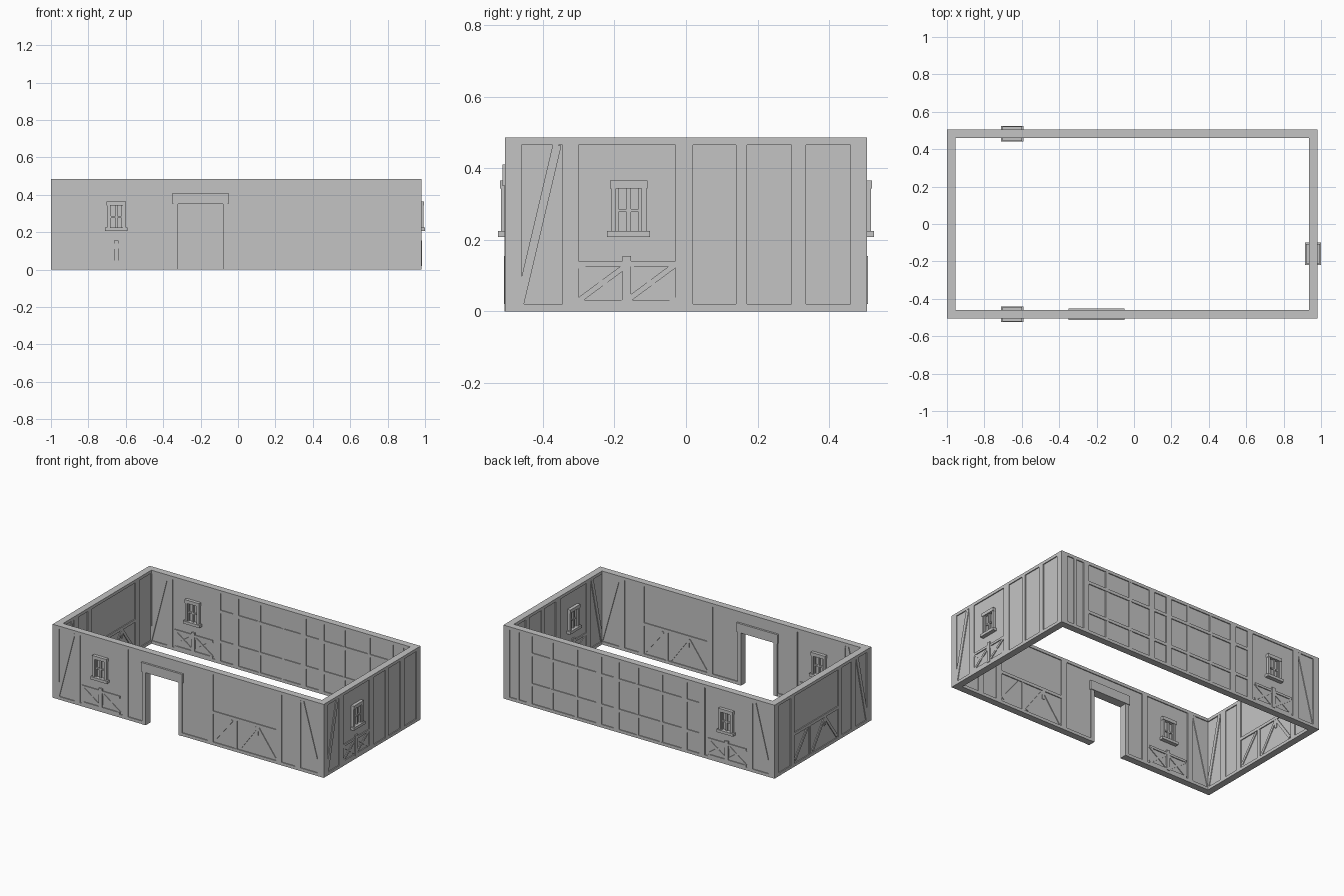
import bpy, bmesh, math
from mathutils import Matrix, Vector

cube = bpy.data.objects.get("Cube")
if cube:
    bpy.data.objects.remove(cube, do_unlink=True)

stone = bpy.data.materials.new("plain grey")
stone.use_nodes = True
GREY = (0.55, 0.55, 0.55, 1)
stone.diffuse_color = GREY
stone.node_tree.nodes["Principled BSDF"].inputs["Base Color"].default_value = GREY

HEIGHT, THICK, RELIEF = 0.485, 0.045, 0.006
TOP, BASE = 0.465, 0.02          # inner edges of the top and bottom rails


class Part:
    """Collects boxes in wall space: u along the wall, y inward, z up."""

    def __init__(self, name, frame):
        self.name, self.frame, self.bm = name, frame, bmesh.new()

    def box(self, u0, u1, z0, z1, y0=0.0, y1=THICK):
        size = Matrix.Diagonal((u1 - u0, y1 - y0, z1 - z0, 1))
        mid = Vector(((u0 + u1) / 2, (y0 + y1) / 2, (z0 + z1) / 2))
        bmesh.ops.create_cube(self.bm, size=1, matrix=Matrix.Translation(mid) @ size)

    def beam(self, p, q, width=0.02, y0=0.001, y1=THICK - 0.001):
        du, dz = q[0] - p[0], q[1] - p[1]
        mid = Vector(((p[0] + q[0]) / 2, (y0 + y1) / 2, (p[1] + q[1]) / 2))
        turn = Matrix.Rotation(-math.atan2(dz, du), 4, 'Y')
        size = Matrix.Diagonal((math.hypot(du, dz), y1 - y0, width, 1))
        bmesh.ops.create_cube(self.bm, size=1, matrix=Matrix.Translation(mid) @ turn @ size)

    def finish(self):
        mesh = bpy.data.meshes.new(self.name)
        self.bm.to_mesh(mesh)
        self.bm.free()
        mesh.materials.append(stone)
        obj = bpy.data.objects.new(self.name, mesh)
        obj.matrix_world = self.frame
        bpy.context.collection.objects.link(obj)


def frame(x, y, degrees):
    return Matrix.Translation((x, y, 0)) @ Matrix.Rotation(math.radians(degrees), 4, 'Z')


def panels(name, fr, spans):
    part = Part(name, fr)
    for u0, u1, z0, z1 in spans:
        part.box(u0, u1, z0, z1, RELIEF, THICK - RELIEF)
    part.finish()


def posts(part, spans):
    for u0, u1 in spans:
        part.box(u0, u1, 0, HEIGHT)


def rails(part, u0, u1, bottom=True):
    part.box(u0, u1, TOP, HEIGHT)
    if bottom:
        part.box(u0, u1, 0, BASE)


def corner_brace(part, foot, head):
    part.beam((foot, BASE), (head, TOP), 0.024)


def crossed_rail(part, u0, u1):
    # low rail with a crossed pair of braces on each side of a short post
    mid = (u0 + u1) / 2
    part.box(u0, u1, 0.125, 0.14)
    part.box(u0, u1, BASE, 0.032)
    part.box(mid - 0.012, mid + 0.012, BASE, 0.155, -0.003, THICK + 0.003)
    for a, b in ((u0, mid), (mid, u1)):
        part.beam((a, 0.03), (b, 0.13), 0.015)
        part.beam((a, 0.13), (b, 0.03), 0.015, 0.002, THICK - 0.002)


def chevron_bay(part, u0, u1):
    # open upper panel over braces; inner face is the outer face turned round
    w = u1 - u0
    part.box(u0, u1, 0.205, 0.225)
    for y0, y1, at in ((0.001, 0.02, lambda t: u0 + t * w),
                       (0.025, THICK - 0.001, lambda t: u1 - t * w)):
        part.beam((at(0.02), 0.04), (at(0.30), 0.2), 0.018, y0, y1)
        part.beam((at(0.42), 0.03), (at(0.69), 0.2), 0.018, y0, y1)
        part.beam((at(0.98), 0.03), (at(0.71), 0.2), 0.018, y0, y1)
        part.box(at(0.36) - 0.01, at(0.36) + 0.01, BASE, 0.21, y0, y1)
        part.box(at(0.70) - 0.008, at(0.70) + 0.008, 0.15, 0.21, y0, y1)


def window(name, fr, u):
    part = Part(name, fr)
    out, back = -0.012, THICK + 0.012
    for side in (-1, 1):
        a, b = sorted((u + side * 0.035, u + side * 0.05))
        part.box(a, b, 0.225, 0.345, out, back)
        # sashes with glazing bars
        a, b = sorted((u + side * 0.028, u + side * 0.035))
        part.box(a, b, 0.225, 0.345, -0.004, THICK + 0.004)
    part.box(u - 0.052, u + 0.052, 0.343, 0.365, out - 0.003, back + 0.003)
    part.box(u - 0.06, u + 0.06, 0.207, 0.225, -0.02, THICK + 0.02)
    part.box(u - 0.006, u + 0.006, 0.225, 0.345, -0.004, THICK + 0.004)
    part.box(u - 0.035, u + 0.035, 0.277, 0.286, -0.003, THICK + 0.003)
    part.finish()


# Front wall with the doorway
front = frame(0, -0.505, 0)
DOOR_L, DOOR_R, DOOR_TOP = -0.32, -0.08, 0.35
panels("front_wall_panels", front, [(-0.994, DOOR_L, 0, HEIGHT - 0.002),
                                    (DOOR_R, 0.974, 0, HEIGHT - 0.002),
                                    (DOOR_L, DOOR_R, DOOR_TOP, HEIGHT - 0.002)])
part = Part("front_wall_timbers", front)
posts(part, [(-1, -0.97), (-0.84, -0.80), (-0.49, -0.45), (0.13, 0.17),
             (0.63, 0.67), (0.77, 0.81), (0.95, 0.98)])
rails(part, -1, 0.98, bottom=False)
part.box(-1, DOOR_L, 0, BASE)
part.box(DOOR_R, 0.98, 0, BASE)
corner_brace(part, -0.965, -0.85)
corner_brace(part, 0.945, 0.82)
crossed_rail(part, -0.79, -0.51)
chevron_bay(part, 0.17, 0.63)
part.finish()

part = Part("door_frame", front)
part.box(DOOR_L - 0.025, DOOR_L, 0, DOOR_TOP, -0.002, THICK + 0.002)
part.box(DOOR_R, DOOR_R + 0.025, 0, DOOR_TOP, -0.002, THICK + 0.002)
part.box(DOOR_L - 0.03, DOOR_R + 0.03, DOOR_TOP, 0.41, -0.007, THICK + 0.007)
part.finish()
window("front_window", front, -0.65)

# Back wall with the gridded bays
back = frame(0, 0.505, 180)
panels("back_wall_panels", back, [(-0.974, 0.994, 0, HEIGHT - 0.002)])
part = Part("back_wall_timbers", back)
posts(part, [(-0.98, -0.95), (-0.885, -0.865), (-0.81, -0.77), (-0.305, -0.265),
             (-0.175, -0.135), (0.32, 0.36), (0.45, 0.49), (0.80, 0.84), (0.97, 1)])
rails(part, -0.98, 1)
for z in (0.145, 0.345):
    part.box(-0.79, 0.47, z - 0.01, z + 0.01)
for u in (-0.63, -0.45, -0.005, 0.17):
    part.box(u - 0.01, u + 0.01, BASE, TOP, 0.001, THICK - 0.001)
corner_brace(part, 0.965, 0.85)
crossed_rail(part, 0.51, 0.79)
part.finish()
window("back_window", back, 0.65)

# Wall on the +x end
left = frame(0.98, 0, 90)
panels("left_wall_panels", left, [(-0.499, 0.499, 0, HEIGHT - 0.002)])
part = Part("left_wall_timbers", left)
posts(part, [(-0.505, -0.475), (-0.345, -0.30), (-0.03, 0.02), (0.14, 0.17),
             (0.295, 0.335), (0.46, 0.505)])
rails(part, -0.505, 0.505)
corner_brace(part, -0.465, -0.36)
crossed_rail(part, -0.30, -0.03)
part.finish()
window("left_window", left, -0.16)

# Wall on the -x end
right = frame(-1, 0, 270)
panels("right_wall_panels", right, [(-0.499, 0.499, 0, HEIGHT - 0.002)])
part = Part("right_wall_timbers", right)
posts(part, [(-0.505, -0.46), (-0.335, -0.295), (0.16, 0.20), (0.30, 0.345),
             (0.475, 0.505)])
rails(part, -0.505, 0.505)
chevron_bay(part, -0.295, 0.16)
corner_brace(part, 0.465, 0.36)
part.finish()
